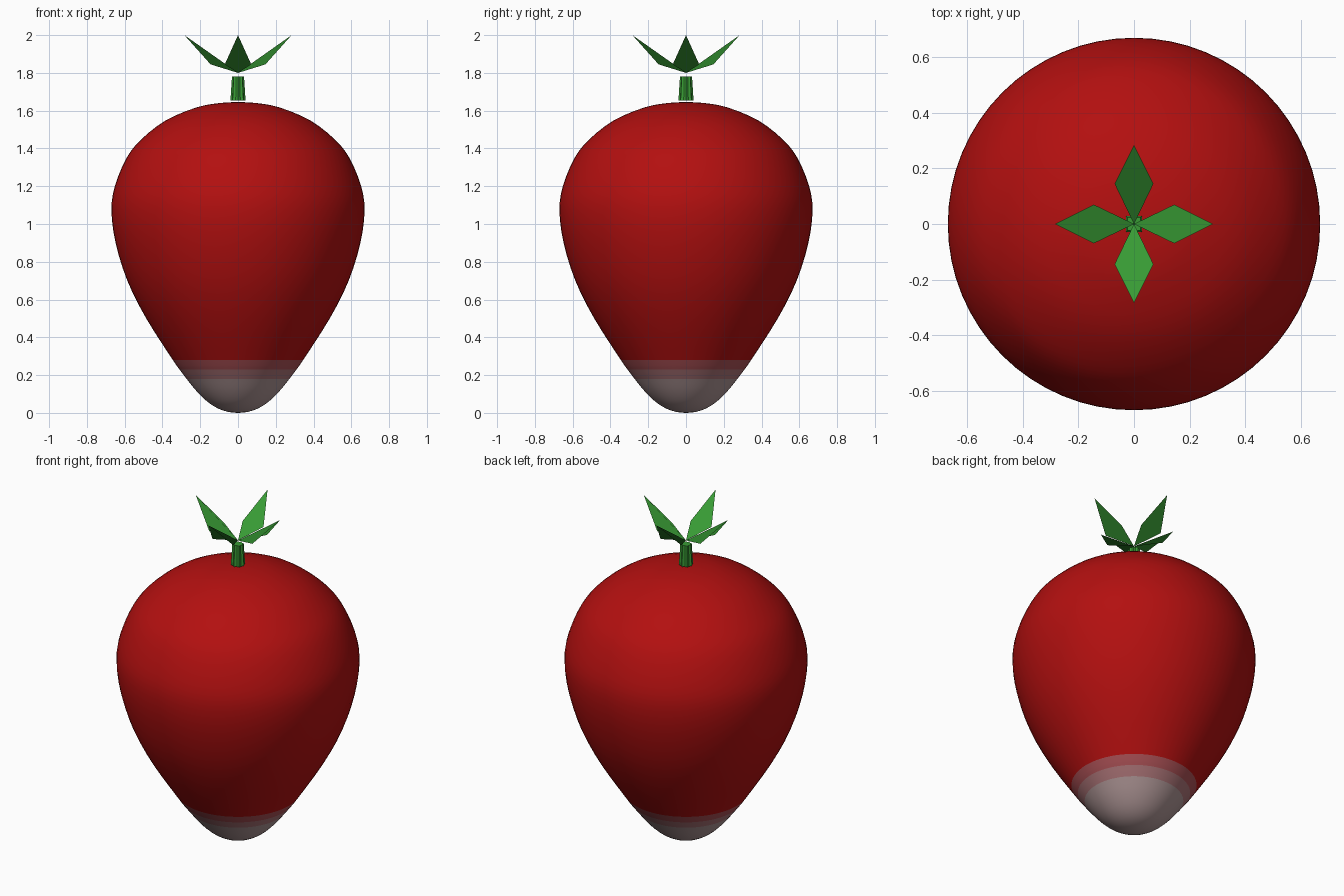
import bpy
import bmesh
from math import sin, cos, pi
from mathutils import Vector

cube = bpy.data.objects.get("Cube")
if cube:
    bpy.data.objects.remove(cube)


def material(name, rgb):
    mat = bpy.data.materials.new(name)
    mat.use_nodes = True
    mat.diffuse_color = (*rgb, 1)
    mat.node_tree.nodes["Principled BSDF"].inputs["Base Color"].default_value = (*rgb, 1)
    return mat


red = material("red", (0.45, 0.005, 0.005))
rose = material("rose", (0.40, 0.08, 0.09))
dusty_pink = material("dusty pink", (0.40, 0.17, 0.18))
pale = material("pale tip", (0.42, 0.30, 0.30))
green = material("green", (0.04, 0.33, 0.035))


def add_object(name, bm, mats):
    mesh = bpy.data.meshes.new(name)
    bm.normal_update()
    bm.to_mesh(mesh)
    bm.free()
    for mat in mats:
        mesh.materials.append(mat)
    obj = bpy.data.objects.new(name, mesh)
    bpy.context.collection.objects.link(obj)
    return obj


def smooth_path(points, steps):
    """Catmull-Rom curve through (radius, height) points, ending on the axis."""
    pts = [Vector(p) for p in points]
    pts = [Vector((-pts[1].x, pts[1].y))] + pts + [Vector((-pts[-2].x, pts[-2].y))]
    path = []
    for a, b, c, d in zip(pts, pts[1:], pts[2:], pts[3:]):
        for i in range(steps):
            t = i / steps
            path.append(0.5 * (2 * b + (c - a) * t + (2 * a - 5 * b + 4 * c - d) * t ** 2
                               + (3 * b - a - 3 * c + d) * t ** 3))
    return path + [pts[-2]]


# Fruit body: a turned profile, coloured in bands by height
profile = [(0, 0), (0.08, 0.013), (0.15, 0.05), (0.215, 0.11), (0.272, 0.18),
           (0.31, 0.23), (0.345, 0.28), (0.486, 0.5), (0.586, 0.7), (0.648, 0.9),
           (0.67, 1.07), (0.652, 1.2), (0.59, 1.35), (0.51, 1.45), (0.38, 1.55),
           (0.22, 1.617), (0.1, 1.64), (0, 1.645)]
bands = [0.18, 0.23, 0.28]
segments = 64
bm = bmesh.new()
verts = [bm.verts.new((p.x, 0, p.y)) for p in smooth_path(profile, 3)]
edges = [bm.edges.new(pair) for pair in zip(verts, verts[1:])]
bmesh.ops.spin(bm, geom=verts + edges, axis=(0, 0, 1), cent=(0, 0, 0),
               angle=2 * pi, steps=segments, use_duplicate=False)
bmesh.ops.remove_doubles(bm, verts=bm.verts, dist=0.0005)
bmesh.ops.recalc_face_normals(bm, faces=bm.faces)
for face in bm.faces:
    face.smooth = True
    height = face.calc_center_median().z
    face.material_index = sum(height < limit for limit in bands)
add_object("fruit_body", bm, [red, rose, dusty_pink, pale])

# Stem: a fluted, slightly tapering column
bm = bmesh.new()
flutes = 16
rings = []
for radius, z in ((0.04, 1.655), (0.032, 1.78)):
    ring = []
    for i in range(flutes):
        r = radius * (0.8 if i % 2 else 1)
        a = 2 * pi * i / flutes
        ring.append(bm.verts.new((r * cos(a), r * sin(a), z)))
    rings.append(ring)
low, high = rings
for i in range(flutes):
    j = (i + 1) % flutes
    bm.faces.new((low[i], low[j], high[j], high[i]))
bm.faces.new(high)
bm.faces.new(low[::-1])
add_object("stem", bm, [green])

# Leaves: four folded diamonds rising from the centre
for index, name in enumerate(("left", "back", "right", "front")):
    a = index * pi / 2
    out = Vector((cos(a), sin(a), 0))
    side = Vector((-sin(a), cos(a), 0))
    bm = bmesh.new()
    outline = [(0, 0, 1.8), (0.145, -0.07, 1.845), (0.284, 0, 2), (0.145, 0.07, 1.845)]
    bm.faces.new([bm.verts.new(out * d + side * w + Vector((0, 0, z))) for d, w, z in outline])
    add_object(name + "_leaf", bm, [green])
